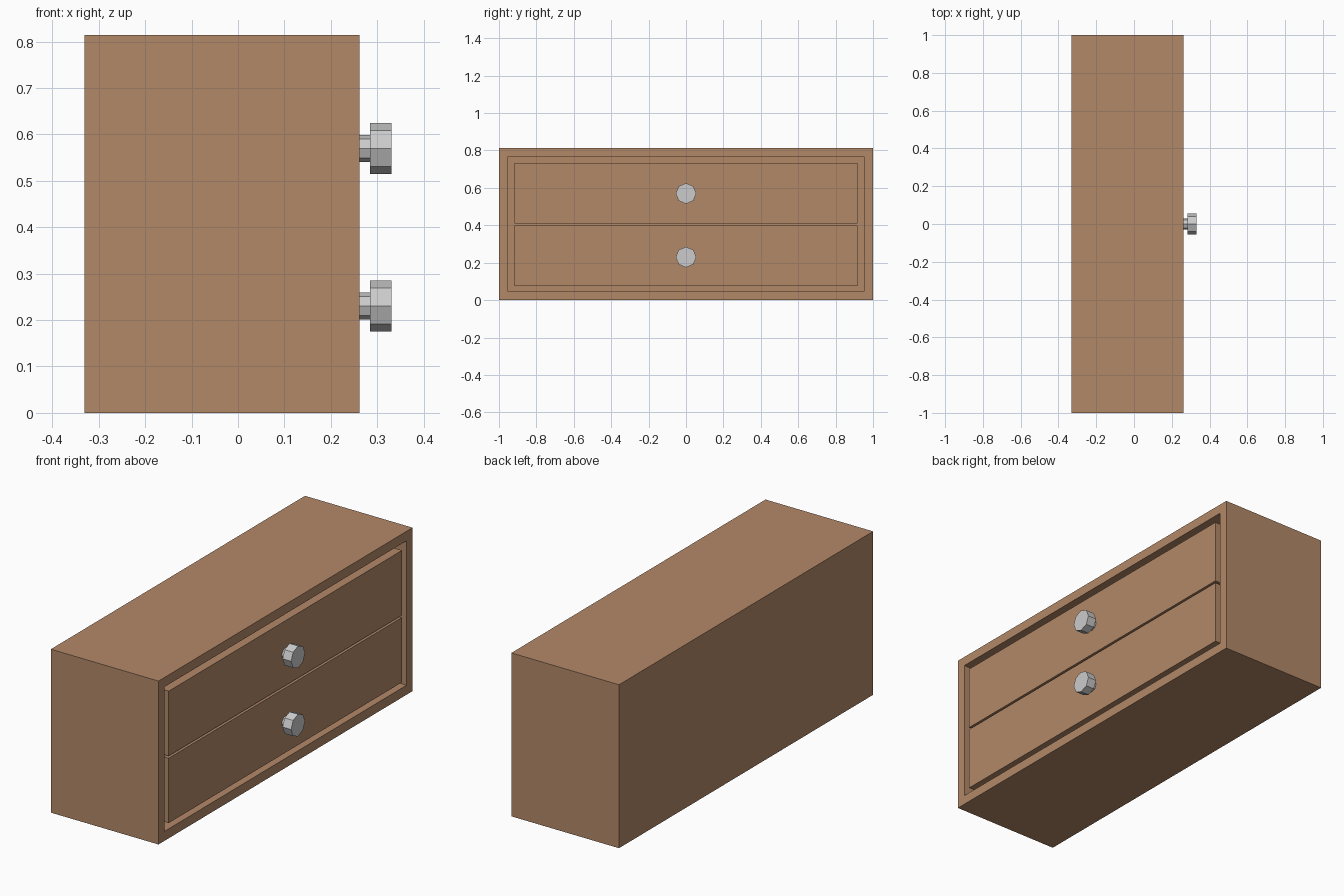
import bpy, bmesh, math
from mathutils import Vector

if "Cube" in bpy.data.objects:
    bpy.data.objects.remove(bpy.data.objects["Cube"])

FRONT, BACK, HEIGHT = 0.262, -0.331, 0.814

wood = bpy.data.materials.new("wood")
wood.diffuse_color = (0.45, 0.25, 0.14, 1)
wood.use_nodes = True
wood.node_tree.nodes["Principled BSDF"].inputs["Base Color"].default_value = wood.diffuse_color


def box_bmesh(lo, hi):
    bm = bmesh.new()
    bmesh.ops.create_cube(bm, size=1)
    for v in bm.verts:
        v.co = Vector([lo[i] if v.co[i] < 0 else hi[i] for i in range(3)])
    return bm


def finish(bm, name):
    bmesh.ops.recalc_face_normals(bm, faces=bm.faces)
    mesh = bpy.data.meshes.new(name)
    bm.to_mesh(mesh)
    bm.free()
    mesh.materials.append(wood)
    obj = bpy.data.objects.new(name, mesh)
    bpy.context.collection.objects.link(obj)
    return obj


def knob_part(name, radius, x0, x1, z):
    bpy.ops.mesh.primitive_cylinder_add(
        vertices=8, radius=radius, depth=x1 - x0,
        location=((x0 + x1) / 2, 0, z), rotation=(0, math.pi / 2, 0))
    bpy.context.object.name = name


# Cabinet with a recess in the drawer side
bm = box_bmesh((BACK, -1, 0), (FRONT, 1, HEIGHT))
bm.normal_update()
face = max(bm.faces, key=lambda f: f.calc_center_median().x)
bmesh.ops.inset_region(bm, faces=[face], thickness=0.067)
inner = bmesh.ops.extrude_discrete_faces(bm, faces=[face])["faces"][0]
bmesh.ops.translate(bm, verts=inner.verts[:], vec=(-0.53, 0, 0))
finish(bm, "cabinet")

# Two flush drawers, each with an octagonal knob
for label, z0, z1, knob_z in (("lower", 0.075, 0.398, 0.23),
                              ("upper", 0.409, 0.732, 0.57)):
    finish(box_bmesh((-0.26, -0.918, z0), (FRONT - 0.001, 0.918, z1)),
           label + "_drawer")
    knob_part(label + "_knob_stem", 0.029, FRONT - 0.003, 0.284, knob_z)
    knob_part(label + "_knob_head", 0.055, 0.284, 0.331, knob_z)
